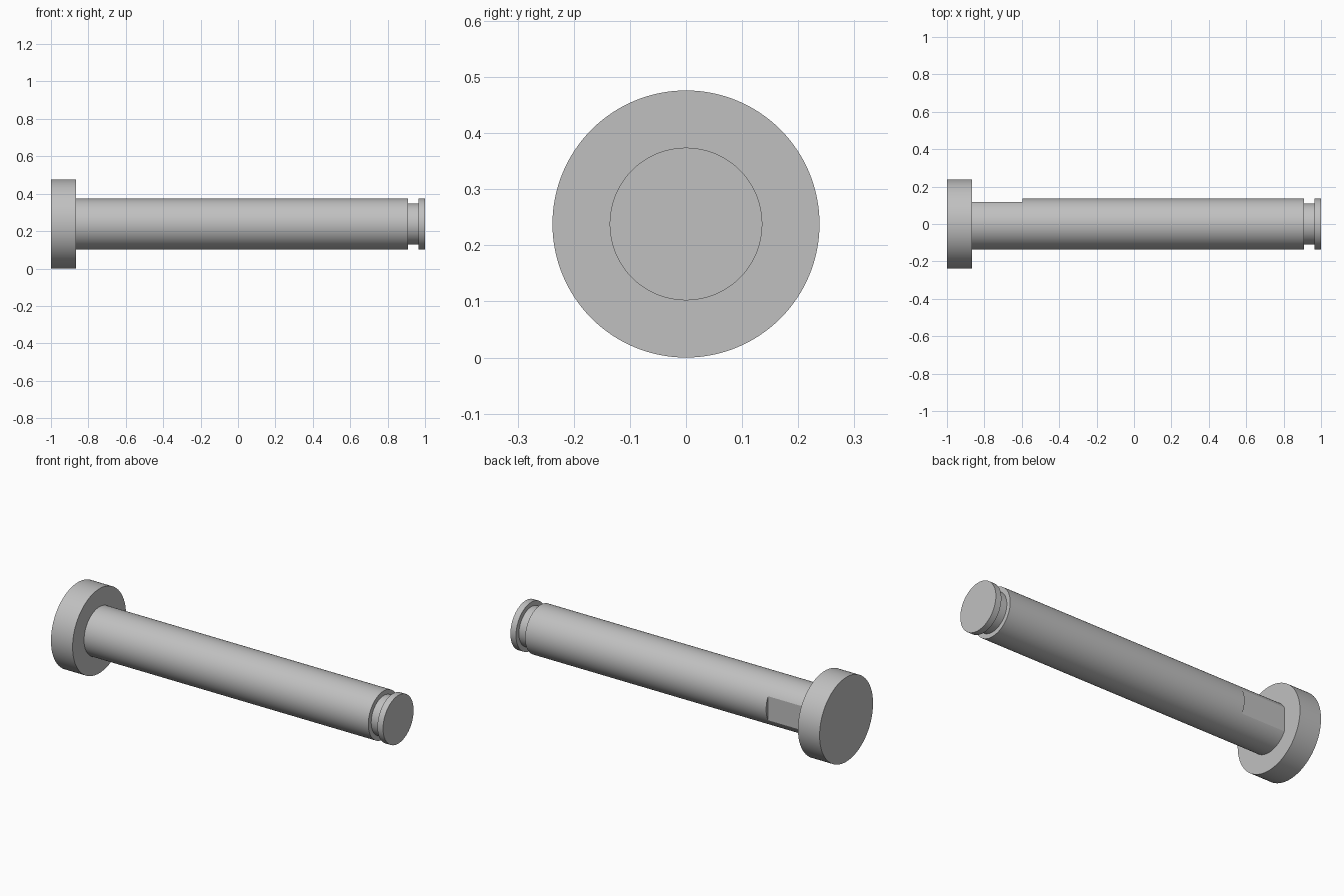
import bpy, bmesh, math
from mathutils import Vector

cube = bpy.data.objects.get("Cube")
if cube:
    bpy.data.objects.remove(cube, do_unlink=True)

STEPS = 128
HEAD_R, SHAFT_R, GROOVE_R = 0.238, 0.136, 0.11
AXIS_Z = HEAD_R

steel = bpy.data.materials.new("grey_steel")
steel.use_nodes = True
grey = (0.53, 0.53, 0.53, 1)
steel.diffuse_color = grey
steel.node_tree.nodes["Principled BSDF"].inputs["Base Color"].default_value = grey


def finish(name, bm):
    bmesh.ops.recalc_face_normals(bm, faces=bm.faces)
    mesh = bpy.data.meshes.new(name)
    bm.to_mesh(mesh)
    bm.free()
    mesh.materials.append(steel)
    obj = bpy.data.objects.new(name, mesh)
    bpy.context.collection.objects.link(obj)
    return obj


def turned(name, profile):
    """Turn a list of (x, radius) around the pin axis, with flat end caps."""
    bm = bmesh.new()
    rings = []
    for x, r in profile:
        rings.append([bm.verts.new((x, r * math.sin(a), AXIS_Z + r * math.cos(a)))
                      for a in (math.tau * i / STEPS for i in range(STEPS))])
    for a, b in zip(rings, rings[1:]):
        for i in range(STEPS):
            j = (i + 1) % STEPS
            bm.faces.new((a[i], a[j], b[j], b[i]))
    bm.faces.new(rings[0])
    bm.faces.new(rings[-1])
    return finish(name, bm)


def smooth(obj):
    bpy.ops.object.select_all(action='DESELECT')
    obj.select_set(True)
    bpy.context.view_layer.objects.active = obj
    bpy.ops.object.shade_smooth_by_angle(angle=math.radians(25))


# Round head
head = turned("pin_head", [(-1, HEAD_R), (-0.865, HEAD_R)])

# Shaft with retaining ring groove near its end
shaft = turned("pin_shaft", [(-0.92, SHAFT_R), (0.908, SHAFT_R), (0.908, GROOVE_R),
                             (0.965, GROOVE_R), (0.965, SHAFT_R), (1, SHAFT_R)])

# Flat milled into the back of the shaft beside the head
bm = bmesh.new()
bmesh.ops.create_cube(bm, size=1)
bmesh.ops.scale(bm, vec=Vector((0.4, 0.2, 0.5)), verts=bm.verts)
bmesh.ops.translate(bm, vec=Vector((-0.795, 0.218, AXIS_Z)), verts=bm.verts)
cutter = finish("flat_cutter", bm)
cutter.hide_render = True

cut = shaft.modifiers.new("milled_flat", 'BOOLEAN')
cut.operation = 'DIFFERENCE'
cut.solver = 'EXACT'
cut.object = cutter
bpy.context.view_layer.objects.active = shaft
shaft.select_set(True)
bpy.ops.object.modifier_apply(modifier=cut.name)
bpy.data.objects.remove(cutter, do_unlink=True)

for part in (head, shaft):
    smooth(part)
